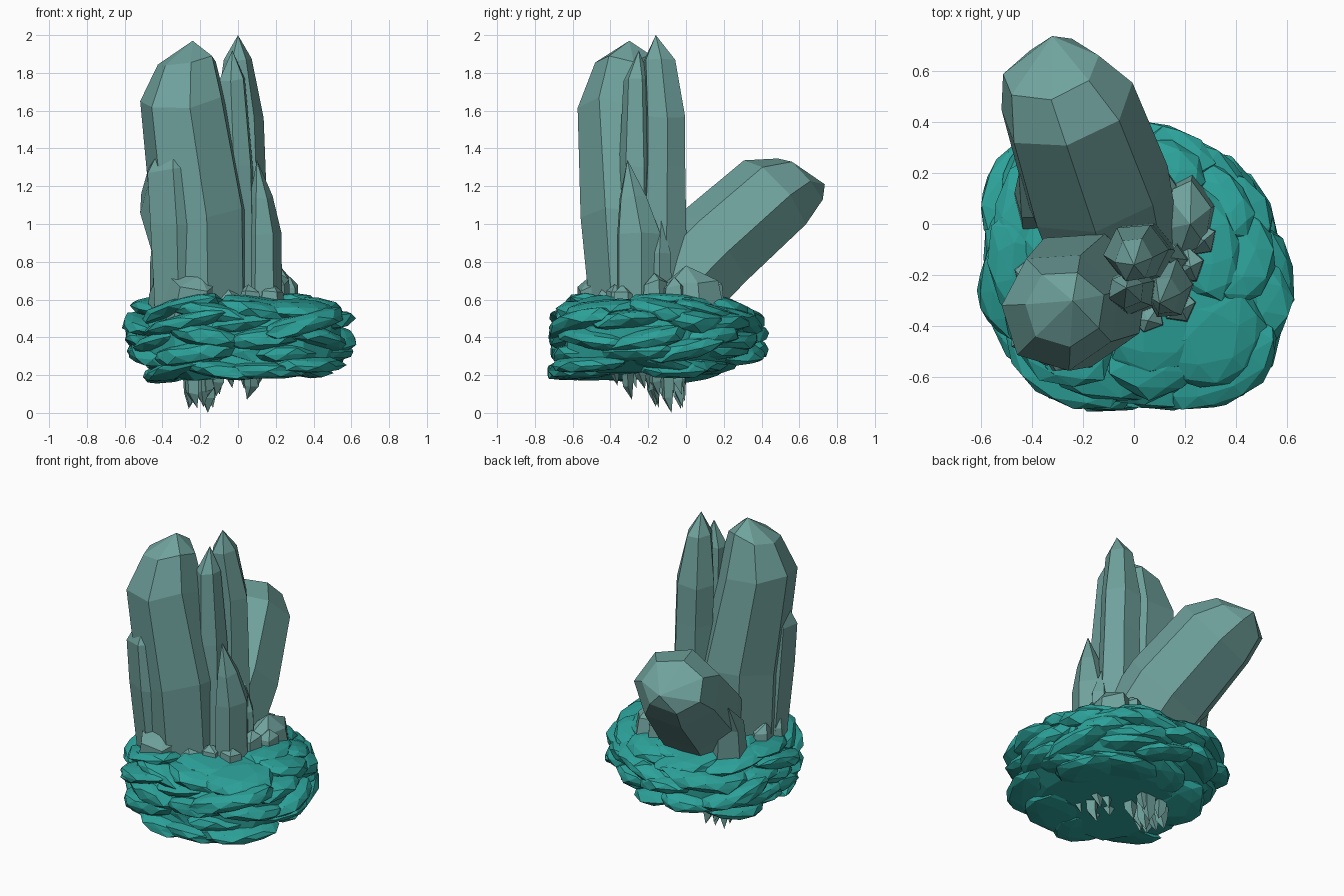
import bpy, bmesh, math, random
from mathutils import Vector, Matrix, Euler

if "Cube" in bpy.data.objects:
    bpy.data.objects.remove(bpy.data.objects["Cube"])

random.seed(7)

def material(name, rgb):
    m = bpy.data.materials.new(name)
    m.diffuse_color = (*rgb, 1)
    m.use_nodes = True
    m.node_tree.nodes["Principled BSDF"].inputs["Base Color"].default_value = m.diffuse_color
    return m

CRYSTAL = material("crystal_grey_teal", (0.16, 0.36, 0.335))
ROCK = material("rock_teal", (0.025, 0.36, 0.32))

def finish(name, bm, mat):
    bmesh.ops.recalc_face_normals(bm, faces=bm.faces[:])
    me = bpy.data.meshes.new(name)
    bm.to_mesh(me)
    bm.free()
    me.materials.append(mat)
    ob = bpy.data.objects.new(name, me)
    bpy.context.collection.objects.link(ob)
    return ob

# Add a faceted prism through rings (x, y, z, rx, ry), closed by a pointed tip
def add_crystal(bm, rings, tip, sides=6, turn=0.0, jitter=0.06):
    tip = Vector(tip)
    axis = Vector(rings[-1][:3]) - Vector(rings[0][:3])
    axis.normalize()
    u = Vector((1, 0, 0))
    u = (u - axis * u.dot(axis)).normalized()
    v = axis.cross(u)
    wob = [1 + random.uniform(-jitter, jitter) for _ in range(sides)]
    loops = []
    for k, (x, y, z, rx, ry) in enumerate(rings):
        loop = []
        for i in range(sides):
            a = turn + math.tau * i / sides
            slip = random.uniform(-1, 1) * jitter * 2.5 * rx if k else 0
            p = Vector((x, y, z)) + u * (rx * wob[i] * math.cos(a)) \
                + v * (ry * wob[i] * math.sin(a)) + axis * slip
            loop.append(bm.verts.new(p))
        loops.append(loop)
    t = bm.verts.new(tip)
    bm.faces.new(loops[0][::-1])
    for i in range(sides):
        j = (i + 1) % sides
        for lo, hi in zip(loops, loops[1:]):
            bm.faces.new((lo[i], lo[j], hi[j], hi[i]))
        bm.faces.new((loops[-1][i], loops[-1][j], t))

def crystal(name, rings, tip, **kw):
    bm = bmesh.new()
    add_crystal(bm, rings, tip, **kw)
    return finish(name, bm, CRYSTAL)

# Large crystals
crystal("main_upright_crystal",
        [(-0.19, -0.27, 0.5, 0.27, 0.24), (-0.20, -0.29, 1.05, 0.275, 0.275),
         (-0.285, -0.34, 1.63, 0.245, 0.24), (-0.27, -0.33, 1.87, 0.165, 0.155)],
        (-0.24, -0.30, 1.97), sides=7, turn=0.35)
crystal("leaning_crystal",
        [(-0.08, -0.10, 0.62, 0.27, 0.27), (-0.15, 0.14, 0.86, 0.30, 0.265),
         (-0.26, 0.46, 1.145, 0.275, 0.25), (-0.325, 0.60, 1.225, 0.20, 0.17)],
        (-0.32, 0.735, 1.21), sides=7, turn=0.22, jitter=0.02)

# Slim upright crystals
crystal("tall_slim_crystal",
        [(0.03, -0.12, 0.5, 0.15, 0.14), (0.02, -0.11, 1.3, 0.13, 0.115),
         (0.01, -0.11, 1.56, 0.13, 0.115), (0.0, -0.14, 1.87, 0.075, 0.09)],
        (0.0, -0.16, 2.0), sides=6, turn=0.1, jitter=0.03)
crystal("second_slim_crystal",
        [(0.0, -0.26, 0.5, 0.11, 0.11), (-0.01, -0.26, 1.3, 0.10, 0.10),
         (-0.03, -0.26, 1.76, 0.075, 0.075)],
        (-0.03, -0.25, 1.92), sides=6, turn=0.4)

# Half-height crystals hugging the cluster
crystal("right_short_crystal",
        [(0.13, -0.25, 0.5, 0.10, 0.13), (0.13, -0.25, 0.95, 0.095, 0.13),
         (0.12, -0.28, 1.14, 0.06, 0.08)], (0.10, -0.31, 1.34), sides=6, turn=0.1)
crystal("right_thin_shard",
        [(0.15, -0.14, 0.5, 0.07, 0.07), (0.15, -0.14, 0.85, 0.055, 0.06)],
        (0.13, -0.13, 1.05), sides=5)
crystal("front_left_crystal",
        [(-0.31, -0.36, 0.5, 0.15, 0.13), (-0.32, -0.40, 1.0, 0.17, 0.155),
         (-0.34, -0.41, 1.29, 0.165, 0.15), (-0.34, -0.41, 1.36, 0.12, 0.12)],
        (-0.34, -0.40, 1.38), sides=6, turn=0.5, jitter=0.04)
crystal("back_left_shard",
        [(-0.35, 0.06, 0.5, 0.13, 0.12), (-0.37, 0.10, 0.8, 0.11, 0.09)],
        (-0.45, 0.2, 0.96), sides=5, turn=0.3)

# Stubby blocks at the foot of the cluster
crystal("front_block",
        [(-0.27, -0.47, 0.45, 0.16, 0.12), (-0.24, -0.50, 0.68, 0.13, 0.09)],
        (-0.2, -0.5, 0.73), sides=5, turn=0.4, jitter=0.1)
crystal("right_block",
        [(0.2, 0.02, 0.5, 0.13, 0.18), (0.2, 0.02, 0.70, 0.10, 0.14)],
        (0.22, 0.0, 0.78), sides=6, turn=0.3, jitter=0.1)
bm = bmesh.new()
for x, y, h in [(0.2, -0.16, 0.74), (0.17, -0.32, 0.68), (0.05, -0.36, 0.68),
                (-0.05, -0.42, 0.66), (0.12, 0.12, 0.72), (-0.40, -0.2, 0.70),
                (-0.40, -0.34, 0.7), (0.25, -0.06, 0.72)]:
    add_crystal(bm, [(x, y, 0.5, 0.08, 0.08), (x * 1.02, y, h - 0.05, 0.065, 0.065)],
                (x * 1.1, y * 1.05, h), sides=5, turn=random.random(), jitter=0.12)
finish("foot_shards", bm, CRYSTAL)

# Hanging shards under the rock, two clusters
for name, cx, cy, low, n in [("hanging_shards_left", -0.18, -0.10, 0.0, 10),
                             ("hanging_shards_right", 0.05, -0.30, 0.07, 6)]:
    bm = bmesh.new()
    for i in range(n):
        a = math.tau * i / n + random.uniform(-0.3, 0.3)
        r = 0.02 if i == 0 else random.uniform(0.05, 0.13)
        x, y = cx + r * math.cos(a), cy + r * 1.1 * math.sin(a)
        z = low if i == 0 else low + random.uniform(0.02, 0.1)
        add_crystal(bm, [(x, y, 0.28, 0.05, 0.045), (x, y, z + 0.08, 0.038, 0.03)],
                    (x + random.uniform(-0.03, 0.03), y + 0.02, z), sides=4,
                    turn=random.random(), jitter=0.15)
    finish(name, bm, CRYSTAL)

# Plan outline of the rock, as distance from its centre at a given angle
CX, CY = 0.0, -0.15
PLAN = [(0.61, -0.13), (0.54, 0.07), (0.40, 0.25), (0.2, 0.35), (0.0, 0.42), (-0.2, 0.44),
        (-0.42, 0.36), (-0.57, 0.23), (-0.57, -0.1), (-0.62, -0.33), (-0.5, -0.54),
        (-0.38, -0.68), (-0.2, -0.73), (0.05, -0.71), (0.3, -0.72), (0.5, -0.65), (0.61, -0.4)]
POLAR = sorted((math.atan2(y - CY, x - CX) % math.tau, math.hypot(x - CX, y - CY)) for x, y in PLAN)

def reach(a):
    a %= math.tau
    pts = [(POLAR[-1][0] - math.tau, POLAR[-1][1])] + POLAR + [(POLAR[0][0] + math.tau, POLAR[0][1])]
    for (a0, r0), (a1, r1) in zip(pts, pts[1:]):
        if a0 <= a <= a1:
            return r0 + (r1 - r0) * (a - a0) / (a1 - a0)

# Underside drops towards the front left; top stays level
def sag(x, y, z):
    return z + max(0.0, 0.36 - z) / 0.16 * 0.05 * (x + y + 0.35)

# Rock core lofted from the outline
bm = bmesh.new()
loops = []
for z, s, dx, dy in [(0.20, 0.6, 0.0, -0.10), (0.26, 0.8, 0.01, -0.05), (0.33, 0.87, 0, 0),
                     (0.45, 0.88, 0, 0), (0.53, 0.78, 0, 0), (0.6, 0.55, 0, 0)]:
    loop = []
    for a in (math.tau * i / 20 for i in range(20)):
        x, y = CX + dx + s * reach(a) * math.cos(a), CY + dy + s * reach(a) * math.sin(a)
        loop.append(bm.verts.new((x, y, sag(x, y, z) + random.uniform(-0.012, 0.012))))
    loops.append(loop)
bm.faces.new(loops[0][::-1])
bm.faces.new(loops[-1])
for lo, hi in zip(loops, loops[1:]):
    for i in range(20):
        bm.faces.new((lo[i], lo[i - 1], hi[i - 1], hi[i]))
finish("rock_core", bm, ROCK)

# Rough flat slabs stacked around the core: z, plan scale, shift, count, thickness
LAYERS = [(0.24, 0.88, 0.03, -0.08, 10, 0.06), (0.32, 0.97, 0.01, 0.0, 10, 0.075),
          (0.40, 1.01, 0.0, 0.0, 10, 0.075), (0.475, 1.0, 0.0, 0.0, 10, 0.07),
          (0.535, 0.91, 0.0, 0.0, 10, 0.065), (0.575, 0.70, 0.0, 0.0, 8, 0.05)]
for k, (z, s, dx, dy, n, t) in enumerate(LAYERS):
    bm = bmesh.new()
    for i in range(n):
        a = math.tau * (i + 0.5 * (k % 2)) / n + random.uniform(-0.15, 0.15)
        depth = random.uniform(0.14, 0.2)
        r = s * reach(a) * random.uniform(0.97, 1.03) - depth
        slab = bmesh.ops.create_icosphere(bm, subdivisions=2, radius=1)["verts"]
        for v in slab:
            v.co *= random.uniform(0.9, 1.06)
            v.co.z = max(-0.75, min(0.75, v.co.z))
        turn = Euler((random.uniform(-0.25, 0.25), random.uniform(-0.1, 0.2), a + random.uniform(-0.2, 0.2)))
        x, y = CX + dx + r * math.cos(a), CY + dy + r * math.sin(a)
        M = Matrix.Translation((x, y, sag(x, y, z) + random.uniform(-0.02, 0.02))) \
            @ turn.to_matrix().to_4x4() \
            @ Matrix.Diagonal((depth, random.uniform(0.2, 0.28), t * random.uniform(0.8, 1.15), 1))
        bmesh.ops.transform(bm, matrix=M, verts=slab)
        # keep slab corners inside the plan outline
        for v in slab:
            px, py = v.co.x - CX, v.co.y - CY
            f = min(1.0, reach(math.atan2(py, px)) * random.uniform(0.98, 1.01) / max(0.01, math.hypot(px, py)))
            v.co.x, v.co.y = CX + px * f, CY + py * f
    finish("rock_layer_%d" % (k + 1), bm, ROCK)
